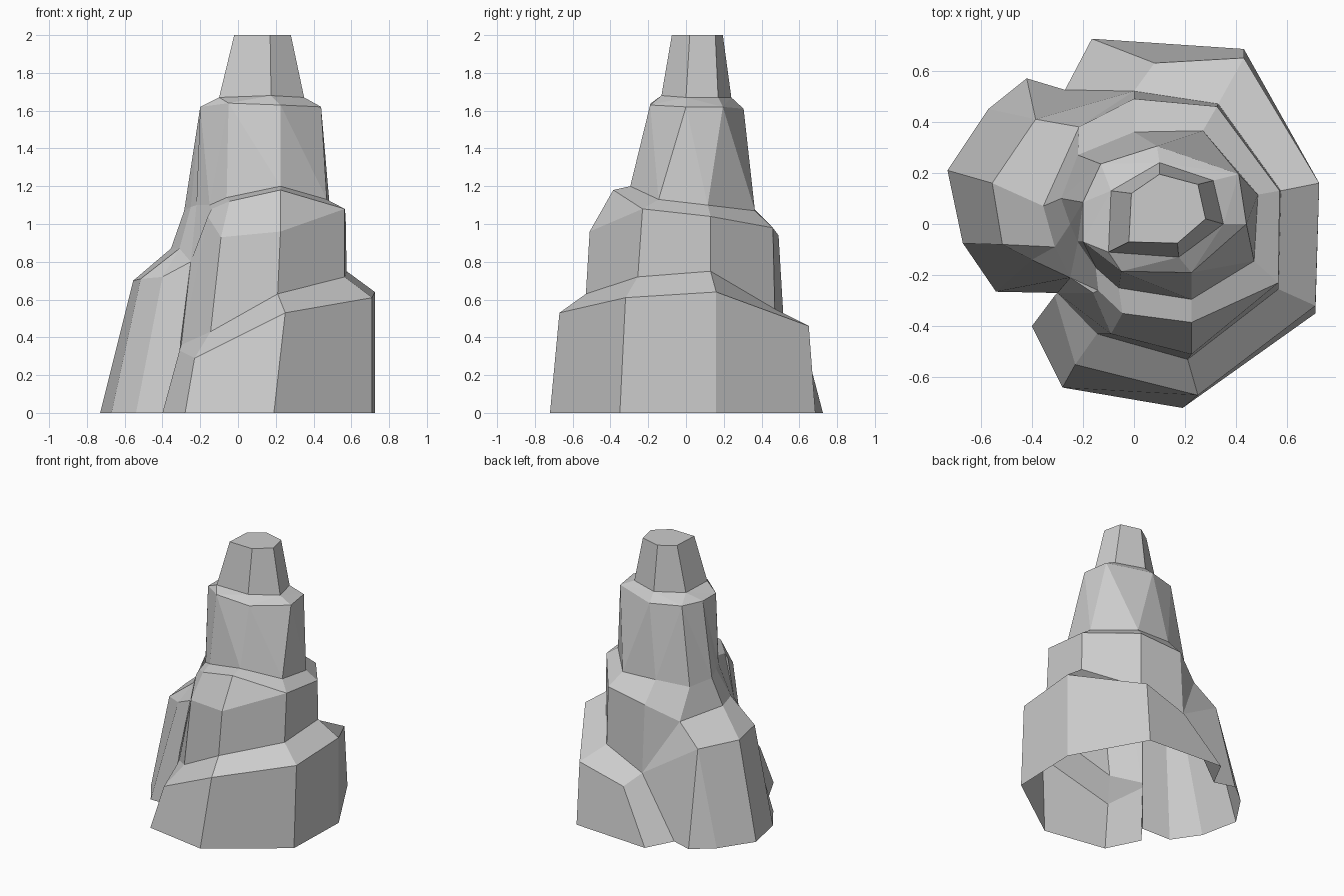
import bpy, bmesh, math

AXIS = (0.08, 0.04)


def angles(ring):
    # unwrapped angles around the spire axis, starting at the front point
    out = []
    for x, y, z in ring:
        a = math.atan2(y - AXIS[1], x - AXIS[0])
        if not out:
            out.append(a)
            continue
        while a < out[-1] - math.pi:
            a += 2 * math.pi
        out.append(a)
    return out + [out[0] + 2 * math.pi]


def stitch(bm, lo, hi, vl, vh):
    n, m = len(lo), len(hi)
    if n == m:
        for i in range(n):
            j = (i + 1) % n
            bm.faces.new((vl[i], vl[j], vh[j], vh[i]))
        return
    # rings of different size: walk both by angle, adding triangles
    al, ah = angles(lo), angles(hi)
    i = j = 0
    while i < n or j < m:
        if j == m or (i < n and al[i + 1] <= ah[j + 1]):
            bm.faces.new((vl[i], vl[(i + 1) % n], vh[j % m]))
            i += 1
        else:
            bm.faces.new((vl[i % n], vh[(j + 1) % m], vh[j]))
            j += 1


def loft(name, rings, cap=False):
    bm = bmesh.new()
    vs = [[bm.verts.new(p) for p in r] for r in rings]
    for k in range(len(rings) - 1):
        stitch(bm, rings[k], rings[k + 1], vs[k], vs[k + 1])
    if cap:
        bm.faces.new(vs[-1])
    bmesh.ops.remove_doubles(bm, verts=bm.verts, dist=0.001)
    me = bpy.data.meshes.new(name)
    bm.to_mesh(me)
    bm.free()
    ob = bpy.data.objects.new(name, me)
    bpy.context.collection.objects.link(ob)
    return ob


# Foot of the rock: broad skirt plus left buttress, counter-clockwise from front
base = [(.19, -.72, 0), (.71, -.35, 0), (.725, .16, 0), (.43, .685, 0),
        (-.165, .725, 0), (-.27, .525, 0), (-.42, .57, 0), (-.57, .45, 0),
        (-.73, .21, 0), (-.67, -.075, 0), (-.54, -.265, 0), (-.3, -.27, 0),
        (-.4, -.4, 0), (-.28, -.64, 0)]
shoulder = [(.25, -.67, .53), (.71, -.32, .61), (.725, .16, .64), (.43, .65, .46),
            (.08, .63, .36), (0, .52, .44), (-.385, .41, .68), (-.385, .41, .68),
            (-.555, .16, .70), (-.515, -.08, .71), (-.40, -.14, .72), (-.25, -.21, .80),
            (-.31, -.28, .33), (-.23, -.55, .29)]

# Middle tier: wall foot, wall top, ledge
foot = [(.21, -.53, .63), (.565, -.255, .72), (.575, .13, .75), (.33, .47, .55),
        (0, .52, .44), (-.215, .38, .83), (-.355, .07, .87), (-.31, -.09, .87),
        (-.25, -.21, .80), (-.30, -.27, .36), (-.145, -.43, .43)]
wall = [(.225, -.51, .96), (.565, -.23, 1.08), (.57, .13, 1.04), (.325, .46, .98),
        (0, .49, .94)] + foot[5:9] + [(-.16, -.27, 1.04), (-.09, -.43, .93)]
ledge = [(.225, -.385, 1.18)] + wall[1:9] + [(-.14, -.26, 1.08), (-.045, -.35, 1.12)]
neck = [(.225, -.295, 1.2), (.47, -.145, 1.13), (.485, .115, 1.1), (.27, .365, 1.07),
        (0, .36, 1.08), (-.22, .27, 1.05), (-.285, .1, 1.07), (-.25, 0, 1.09),
        (-.22, -.07, 1.1), (-.15, -.17, 1.1), (-.06, -.25, 1.14)]

# Wall foot repeated where the skirt has extra corners
pick = [0, 1, 2, 3, 4, 4, 5, 5, 6, 7, 7, 8, 9, 10]
loft("rock_base", [base, shoulder, [foot[i] for i in pick]])
loft("rock_middle", [foot, wall, ledge, neck])

# Upper tier and pinnacle
rim = [(.225, -.19, 1.63), (.44, 0, 1.62), (.41, .195, 1.62), (.09, .305, 1.61),
       (-.13, .235, 1.62), (-.2, .085, 1.62), (-.2, -.07, 1.62), (-.05, -.185, 1.64)]
loft("rock_upper", [neck, rim])
pin_foot = [(.175, -.13, 1.68), (.35, 0, 1.67), (.31, .17, 1.67), (.10, .24, 1.67),
            (-.09, .13, 1.67), (-.10, -.11, 1.67)]
pin_top = [(.17, -.075, 2), (.28, .02, 2), (.25, .155, 2), (.10, .195, 2),
           (-.01, .12, 2), (-.02, -.07, 2)]
loft("rock_pinnacle", [rim, pin_foot, pin_top], cap=True)
